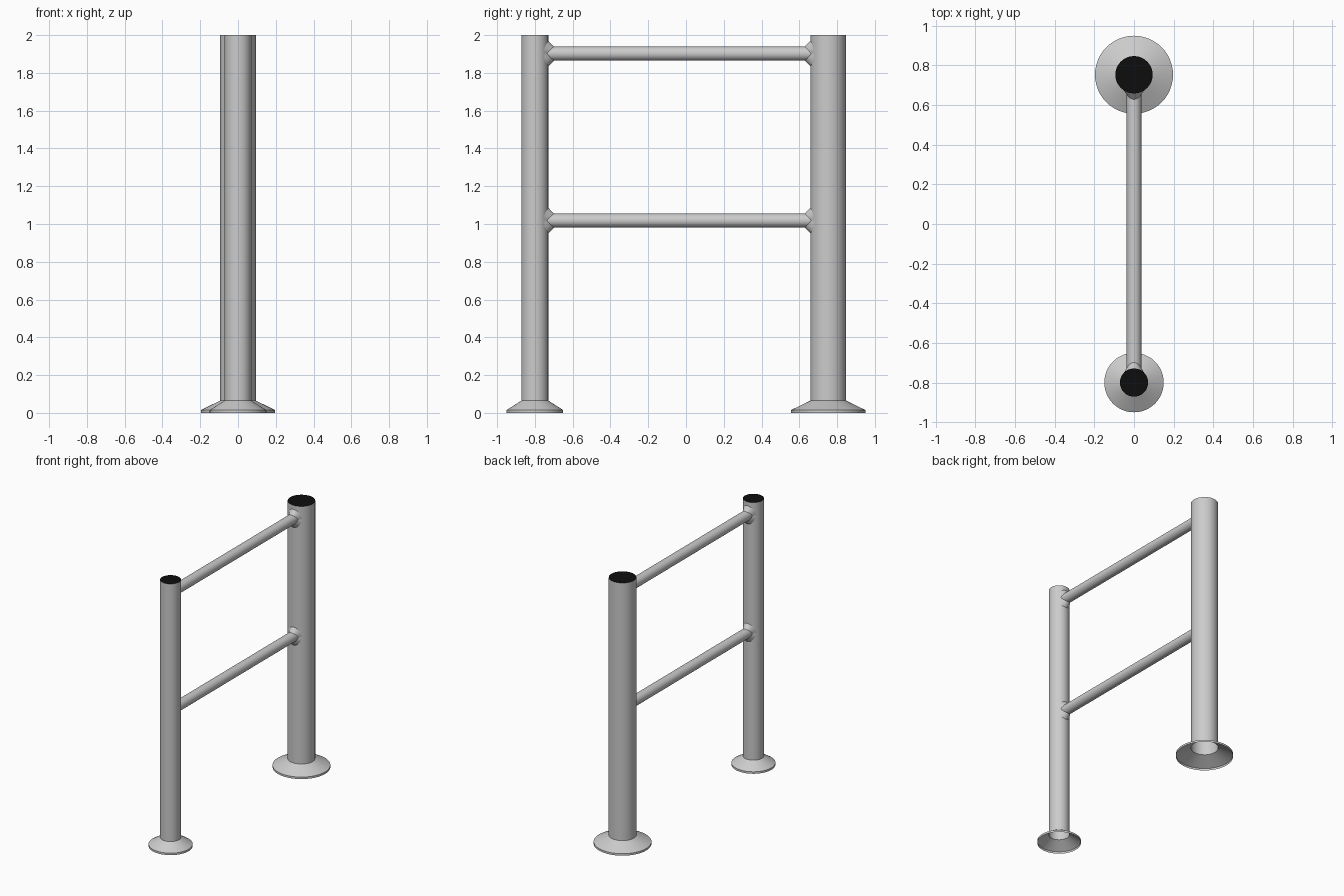
import bpy, bmesh, math

if "Cube" in bpy.data.objects:
    bpy.data.objects.remove(bpy.data.objects["Cube"])

SEG = 48
black = bpy.data.materials.new("black_cap")
black.diffuse_color = (0.004, 0.004, 0.004, 1)
black.use_nodes = True
black.node_tree.nodes["Principled BSDF"].inputs["Base Color"].default_value = black.diffuse_color


def make(name, rings, fill=False, mat=None):
    """Skin a list of point rings into one open surface."""
    bm = bmesh.new()
    loops = [[bm.verts.new(p) for p in ring] for ring in rings]
    for a, b in zip(loops, loops[1:]):
        for i in range(len(a)):
            j = (i + 1) % len(a)
            bm.faces.new((a[i], a[j], b[j], b[i]))
    if fill:
        bm.faces.new(loops[-1])
    me = bpy.data.meshes.new(name)
    bm.to_mesh(me)
    bm.free()
    ob = bpy.data.objects.new(name, me)
    bpy.context.collection.objects.link(ob)
    if mat:
        me.materials.append(mat)
    bpy.ops.object.select_all(action='DESELECT')
    bpy.context.view_layer.objects.active = ob
    ob.select_set(True)
    bpy.ops.object.shade_smooth_by_angle(angle=math.radians(30))
    return ob


ANGLES = [2 * math.pi * i / SEG for i in range(SEG)]


def circle(y, r, z):
    return [(r * math.cos(a), y + r * math.sin(a), z) for a in ANGLES]


def rail_ring(y, r, z):
    return [(r * math.cos(a), y, z - r * math.sin(a)) for a in ANGLES]


def collar(name, yc, R, z, side):
    """Weld collar wrapped on the post, deepest above and below the rail."""
    outer, inner = [], []
    for a in ANGLES:
        c, s = math.cos(a), math.sin(a)
        x, xi = 0.055 * c, 0.037 * c
        outer.append((x, yc + side * math.sqrt(R * R - x * x), z - side * 0.068 * s))
        yi = math.sqrt(R * R - xi * xi) + 0.004 + 0.026 * abs(s)
        inner.append((xi, yc + side * yi, z - side * 0.037 * s))
    make(name, [outer, inner])


POSTS = [("small", -0.80, 0.071, 0.15, 1), ("large", 0.753, 0.094, 0.197, -1)]
RAILS = [("lower", 1.018), ("upper", 1.902)]

for size, y, r, base_r, side in POSTS:
    # open tube, black top and hollow flared foot
    make(size + "_post", [circle(y, r, 0.065), circle(y, r, 2.0)])
    make(size + "_post_cap", [circle(y, r, 1.999), circle(y, r, 2.0)], True, black)
    make(size + "_foot", [circle(y, base_r, 0), circle(y, base_r, 0.015),
                          circle(y, r, 0.065)])
    for level, z in RAILS:
        collar(f"{size}_{level}_collar", y, r, z, side)

# horizontal rails, ends tucked into the posts
for level, z in RAILS:
    make(level + "_rail", [rail_ring(-0.75, 0.037, z), rail_ring(0.68, 0.037, z)])
